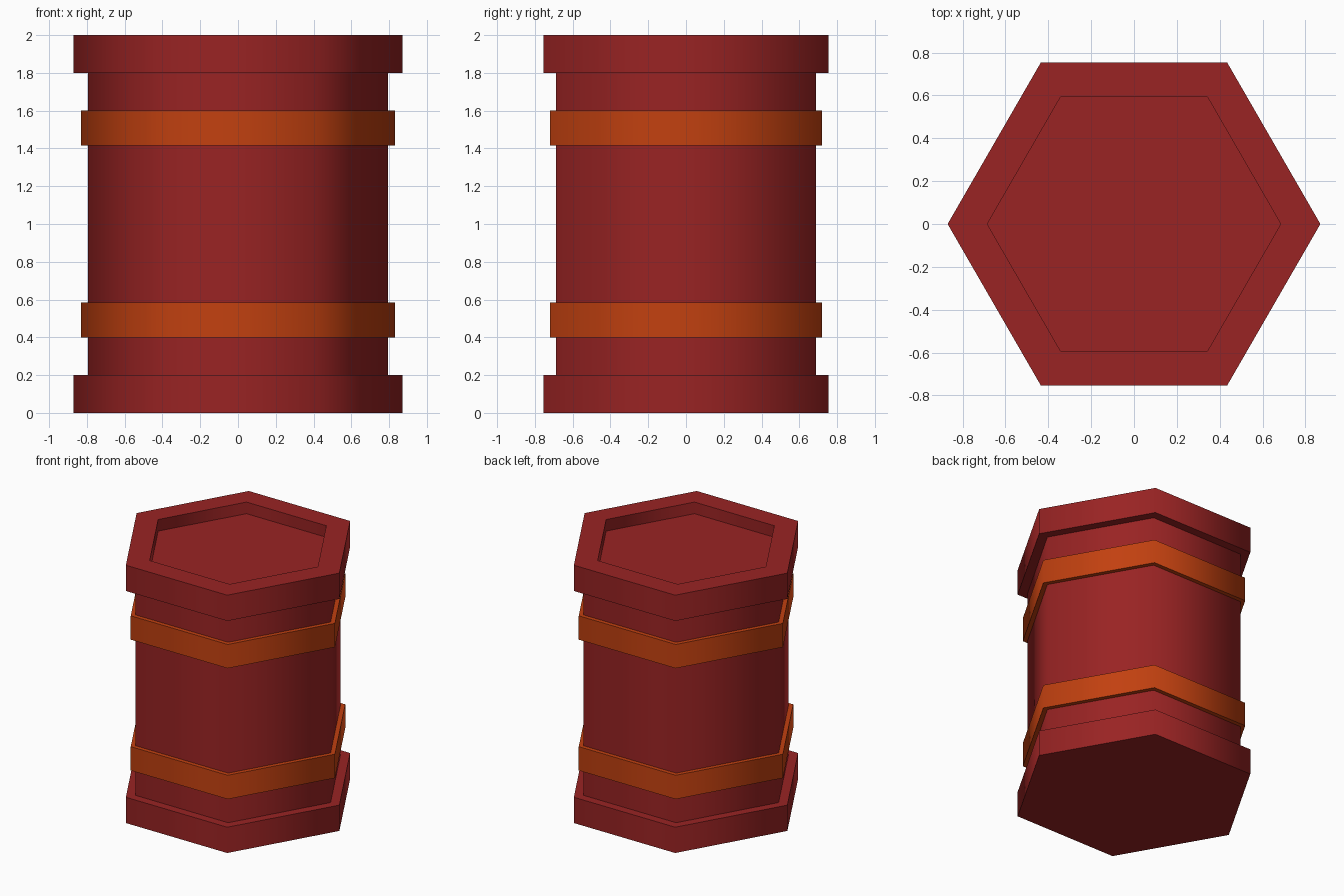
import bpy
import bmesh
import math

if "Cube" in bpy.data.objects:
    bpy.data.objects.remove(bpy.data.objects["Cube"])

SIDES = 6


def material(name, color):
    mat = bpy.data.materials.new(name)
    mat.diffuse_color = color
    mat.use_nodes = True
    mat.node_tree.nodes["Principled BSDF"].inputs["Base Color"].default_value = mat.diffuse_color
    return mat


def hex_lathe(name, profile, mat, closed=False):
    """Sweep a (radius, z) profile around z in six steps; cap the ends if open."""
    bm = bmesh.new()
    rings = []
    for r, z in profile:
        rings.append([bm.verts.new((r * math.cos(math.tau * i / SIDES),
                                    r * math.sin(math.tau * i / SIDES), z))
                      for i in range(SIDES)])
    pairs = list(zip(rings, rings[1:]))
    if closed:
        pairs.append((rings[-1], rings[0]))
    else:
        bm.faces.new(rings[0])
        bm.faces.new(rings[-1])
    for a, b in pairs:
        for i in range(SIDES):
            j = (i + 1) % SIDES
            bm.faces.new((a[i], a[j], b[j], b[i]))
    bmesh.ops.recalc_face_normals(bm, faces=bm.faces)
    mesh = bpy.data.meshes.new(name)
    bm.to_mesh(mesh)
    bm.free()
    obj = bpy.data.objects.new(name, mesh)
    obj.data.materials.append(mat)
    bpy.context.collection.objects.link(obj)
    # Hexagon corners (60 degrees) shade smoothly, ledges stay sharp
    bpy.ops.object.select_all(action='DESELECT')
    obj.select_set(True)
    bpy.context.view_layer.objects.active = obj
    bpy.ops.object.shade_smooth_by_angle(angle=math.radians(65))
    return obj


red = material("barrel_red", (0.32, 0.017, 0.017, 1))
orange = material("band_orange", (0.54, 0.052, 0.005, 1))

# Barrel: bottom rim, body, top rim and recessed lid
hex_lathe("barrel_body", [
    (0.87, 0.0), (0.87, 0.2), (0.795, 0.2),
    (0.795, 1.8), (0.87, 1.8), (0.87, 2.0),
    (0.685, 2.0), (0.685, 1.91)], red)

# Two raised bands
for name, z0, z1 in (("lower_band", 0.40, 0.585), ("upper_band", 1.415, 1.60)):
    hex_lathe(name, [(0.78, z0), (0.832, z0), (0.832, z1), (0.78, z1)],
              orange, closed=True)
